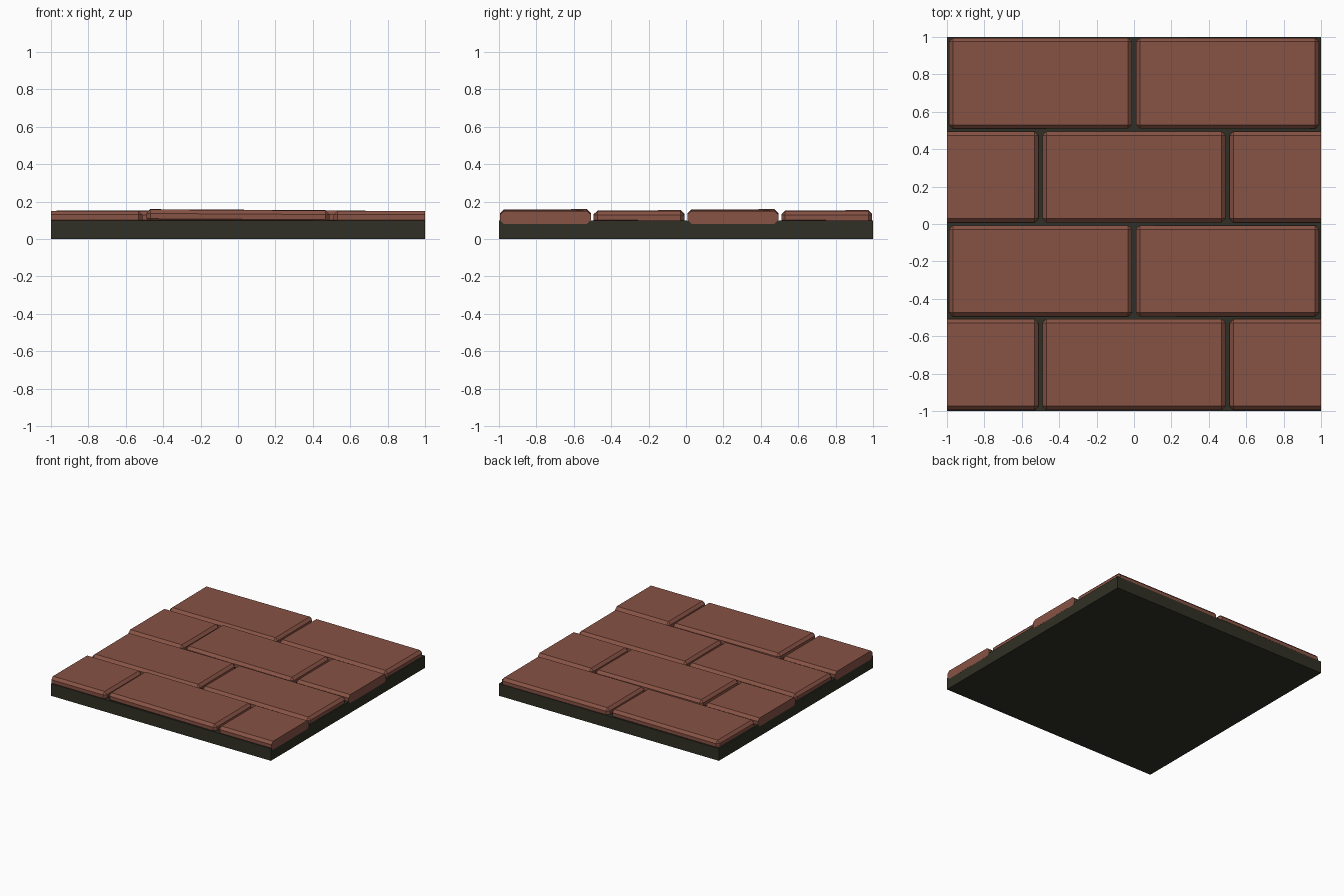
import bpy, bmesh
from mathutils import Matrix, Vector

if "Cube" in bpy.data.objects:
    bpy.data.objects.remove(bpy.data.objects["Cube"])


def material(name, rgb):
    m = bpy.data.materials.new(name)
    m.diffuse_color = (*rgb, 1)
    m.use_nodes = True
    m.node_tree.nodes["Principled BSDF"].inputs["Base Color"].default_value = m.diffuse_color
    return m


BRICK = material("brick red", (0.242, 0.085, 0.058))
MORTAR = material("dark mortar", (0.030, 0.030, 0.019))


def add_object(name, bm, mat):
    bmesh.ops.recalc_face_normals(bm, faces=bm.faces[:])
    me = bpy.data.meshes.new(name)
    bm.to_mesh(me)
    bm.free()
    me.materials.append(mat)
    bpy.context.collection.objects.link(bpy.data.objects.new(name, me))


# mortar slab
bm = bmesh.new()
bmesh.ops.create_cube(bm, size=1, matrix=Matrix.Translation((0, 0, 0.05)) @ Matrix.Diagonal((1.999, 2, 0.1, 1)))
add_object("mortar_slab", bm, MORTAR)


def brick(name, cx, cy, top, tilt_x, tilt_y):
    """Chamfered brick, slightly tilted, trimmed flush with the slab's sides."""
    bm = bmesh.new()
    bmesh.ops.create_cube(bm, size=1, matrix=Matrix.Diagonal((0.98, 0.486, 0.07, 1)))
    bmesh.ops.bevel(bm, geom=bm.edges[:], offset=0.021, segments=1, affect='EDGES')
    for v in bm.verts:
        v.co.z += tilt_x * v.co.x + tilt_y * v.co.y
        v.co += Vector((cx, cy, top - 0.035))
    for s in (-1, 1):
        cut = bmesh.ops.bisect_plane(bm, geom=bm.verts[:] + bm.edges[:] + bm.faces[:],
                                     plane_co=(s, 0, 0), plane_no=(s, 0, 0), clear_outer=True)
        edges = [e for e in cut['geom_cut'] if isinstance(e, bmesh.types.BMEdge)]
        if edges:
            bmesh.ops.contextual_create(bm, geom=edges)
    add_object(name, bm, BRICK)


# running bond: (centre x, top height, x tilt, y tilt) for each row, front to back
HALF_ROW = [(-1, 0.151, 0, 0), (0, 0.156, -0.006, 0.004), (1, 0.151, 0, 0)]
FULL_ROW = [(-0.5, 0.152, 0.003, 0.006), (0.5, 0.151, -0.003, -0.004)]
for r in range(4):
    for i, (x, top, tx, ty) in enumerate(FULL_ROW if r % 2 else HALF_ROW):
        brick(f"brick_{r + 1}_{i + 1}", x, -0.752 + 0.5 * r + 0.0015 * r, top, tx, ty)
